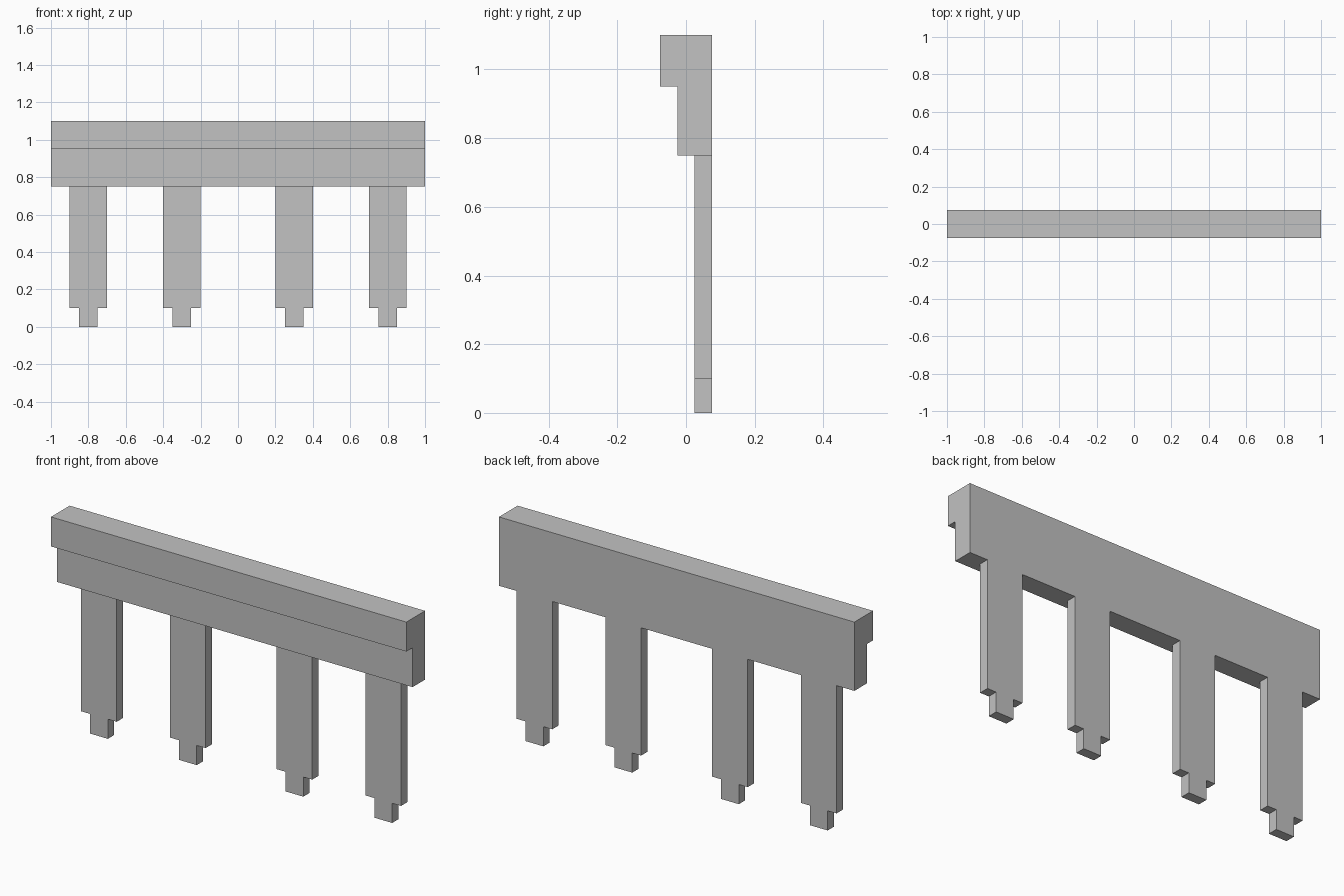
import bpy
import bmesh
from mathutils import Vector

cube = bpy.data.objects.get("Cube")
if cube:
    bpy.data.objects.remove(cube, do_unlink=True)

GREY = 0.54
grey = bpy.data.materials.new("light_grey")
grey.use_nodes = True
grey.diffuse_color = (GREY, GREY, GREY, 1)
grey.node_tree.nodes["Principled BSDF"].inputs["Base Color"].default_value = grey.diffuse_color


def extrude_profile(name, points, direction):
    """Fill a closed outline and extrude it into a flat-faced solid."""
    bm = bmesh.new()
    face = bm.faces.new([bm.verts.new(p) for p in points])
    result = bmesh.ops.extrude_face_region(bm, geom=[face], use_keep_orig=True)
    moved = [g for g in result["geom"] if isinstance(g, bmesh.types.BMVert)]
    bmesh.ops.translate(bm, verts=moved, vec=Vector(direction))
    bmesh.ops.recalc_face_normals(bm, faces=bm.faces)
    mesh = bpy.data.meshes.new(name)
    bm.to_mesh(mesh)
    bm.free()
    mesh.materials.append(grey)
    obj = bpy.data.objects.new(name, mesh)
    bpy.context.collection.objects.link(obj)


BACK = 0.075
POST_FRONT = 0.025
RAIL_BOTTOM = 0.75
LEDGE = 0.95
TOP = 1.1
SHOULDER = 0.1

# Stepped top rail, overhanging at the front
rail = [(BACK, RAIL_BOTTOM), (BACK, TOP), (-BACK, TOP),
        (-BACK, LEDGE), (-0.025, LEDGE), (-0.025, RAIL_BOTTOM)]
extrude_profile("top_rail", [(-1, y, z) for y, z in rail], (2, 0, 0))

# Posts with narrow tenons at the foot, mirrored in pairs
half = [(0.05, 0), (0.05, SHOULDER), (0.1, SHOULDER), (0.1, RAIL_BOTTOM)]
outline = half + [(-x, z) for x, z in reversed(half)]
for side, sign in (("left", 1), ("right", -1)):
    for place, offset in (("inner", 0.3), ("outer", 0.8)):
        extrude_profile(f"{side}_{place}_post",
                        [(sign * offset + x, POST_FRONT, z) for x, z in outline],
                        (0, BACK - POST_FRONT, 0))
